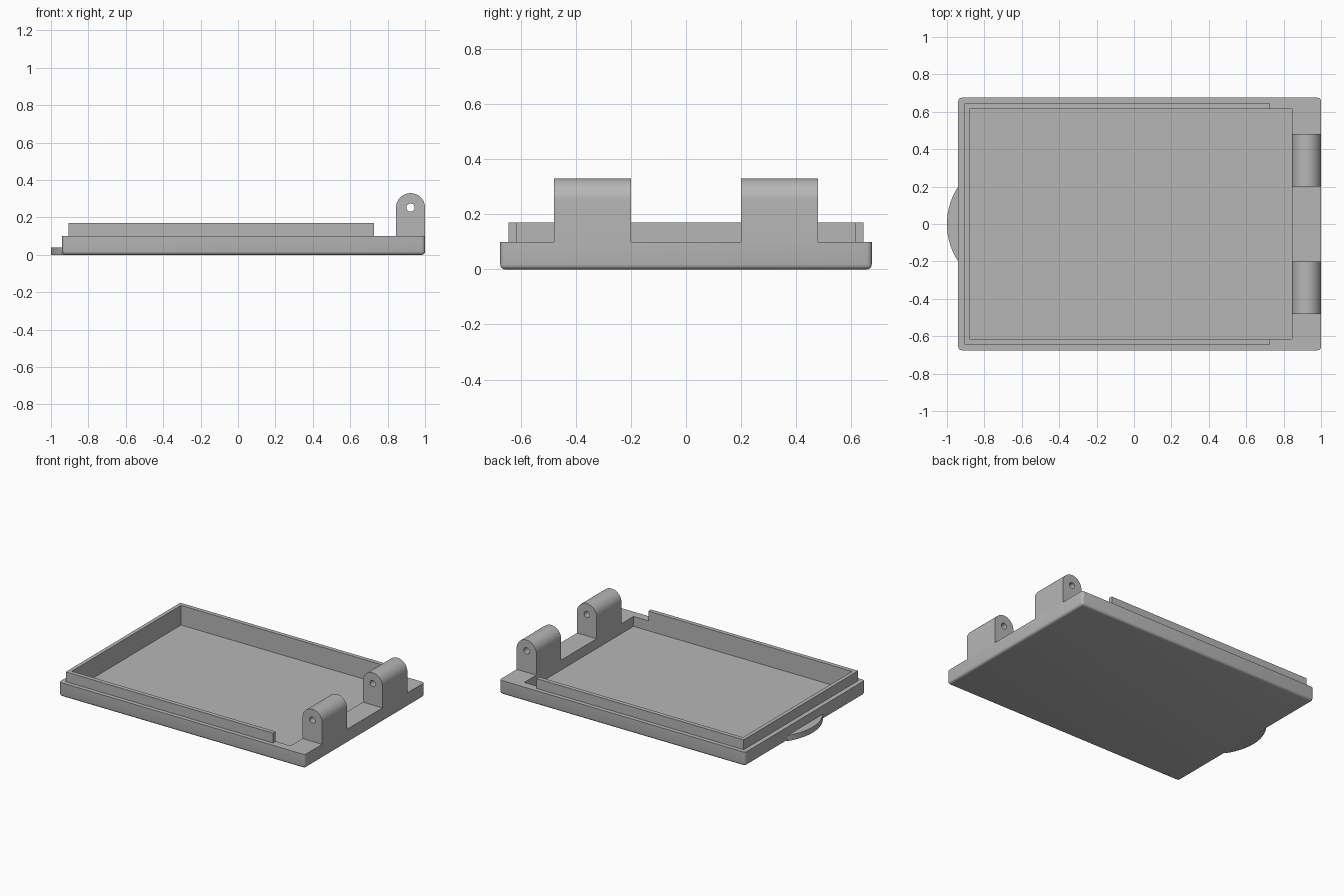
import bpy, bmesh
from math import pi, sin, cos, asin

cube = bpy.data.objects.get("Cube")
if cube:
    bpy.data.objects.remove(cube, do_unlink=True)

grey = bpy.data.materials.new("light_grey")
grey.use_nodes = True
COLOUR = (0.47, 0.47, 0.47, 1)
grey.diffuse_color = COLOUR
grey.node_tree.nodes["Principled BSDF"].inputs["Base Color"].default_value = COLOUR


def add_object(name, bm):
    bmesh.ops.recalc_face_normals(bm, faces=bm.faces)
    mesh = bpy.data.meshes.new(name)
    bm.to_mesh(mesh)
    bm.free()
    mesh.materials.append(grey)
    obj = bpy.data.objects.new(name, mesh)
    bpy.context.collection.objects.link(obj)
    return obj


def prism(name, profile, axis, start, end, rounding=0):
    """Extrude a 2D outline along y (points are x, z) or z (points are x, y)."""
    bm = bmesh.new()
    place = (lambda a, b: (a, start, b)) if axis == "y" else (lambda a, b: (a, b, start))
    face = bm.faces.new([bm.verts.new(place(a, b)) for a, b in profile])
    moved = bmesh.ops.extrude_face_region(bm, geom=[face], use_keep_orig=True)["geom"]
    depth = end - start
    bmesh.ops.translate(bm, verts=[g for g in moved if isinstance(g, bmesh.types.BMVert)],
                        vec=(0, depth, 0) if axis == "y" else (0, 0, depth))
    if rounding:
        # round everything except the edges of the top face
        edges = [e for e in bm.edges if min(v.co.z for v in e.verts) < end - 0.001]
        bmesh.ops.bevel(bm, geom=edges, offset=rounding, segments=4,
                        profile=0.5, affect="EDGES")
    return add_object(name, bm)


def box(name, x0, x1, half_y, z0, z1, rounding=0):
    outline = [(x0, -half_y), (x1, -half_y), (x1, half_y), (x0, half_y)]
    return prism(name, outline, "z", z0, z1, rounding)


def arc(cx, cy, radius, first, last, steps):
    angles = [first + (last - first) * i / steps for i in range(steps + 1)]
    return [(cx + radius * cos(a), cy + radius * sin(a)) for a in angles]


def select(obj):
    bpy.ops.object.select_all(action="DESELECT")
    obj.select_set(True)
    bpy.context.view_layer.objects.active = obj


def cut(obj, cutter):
    mod = obj.modifiers.new("cut", "BOOLEAN")
    mod.operation = "DIFFERENCE"
    mod.solver = "EXACT"
    mod.object = cutter
    select(obj)
    bpy.ops.object.modifier_apply(modifier=mod.name)


# Base plate and the open-ended rim, both hollowed by the same recess
BASE_TOP = 0.1
base = box("base_tray", -0.94, 1.0, 0.675, 0, BASE_TOP, rounding=0.018)
rim = box("raised_rim", -0.907, 0.728, 0.645, BASE_TOP, 0.17)
recess = box("recess_cutter", -0.88, 0.845, 0.615, 0.03, 0.3)
cut(base, recess)
cut(rim, recess)

# Hinge lugs with rounded tops and a pin hole
HINGE_X, HINGE_Z, HINGE_R = 0.9225, 0.2525, 0.0775
lug = arc(HINGE_X, HINGE_Z, HINGE_R, 0, pi, 32)
lug += [(HINGE_X - HINGE_R, BASE_TOP), (HINGE_X + HINGE_R, BASE_TOP)]
pin = prism("pin_cutter", arc(HINGE_X, HINGE_Z, 0.022, 0, 2 * pi, 24)[:-1], "y", -0.8, 0.8)
hinges = [prism("front_hinge", lug, "y", -0.48, -0.2),
          prism("back_hinge", lug, "y", 0.2, 0.48)]
for hinge in hinges:
    cut(hinge, pin)

# Curved finger tab, a shallow segment of a larger circle
TAB_R = 0.363
spread = asin(0.2 / TAB_R)
tab_outline = arc(-1 + TAB_R, 0, TAB_R, pi - spread, pi + spread, 32)
tab = prism("finger_tab", tab_outline + [(-0.9, -0.2), (-0.9, 0.2)], "z", 0, 0.04)

for cutter in (recess, pin):
    bpy.data.objects.remove(cutter, do_unlink=True)

for part in [base, rim, tab] + hinges:
    select(part)
    bpy.ops.object.shade_smooth_by_angle(angle=0.6)
